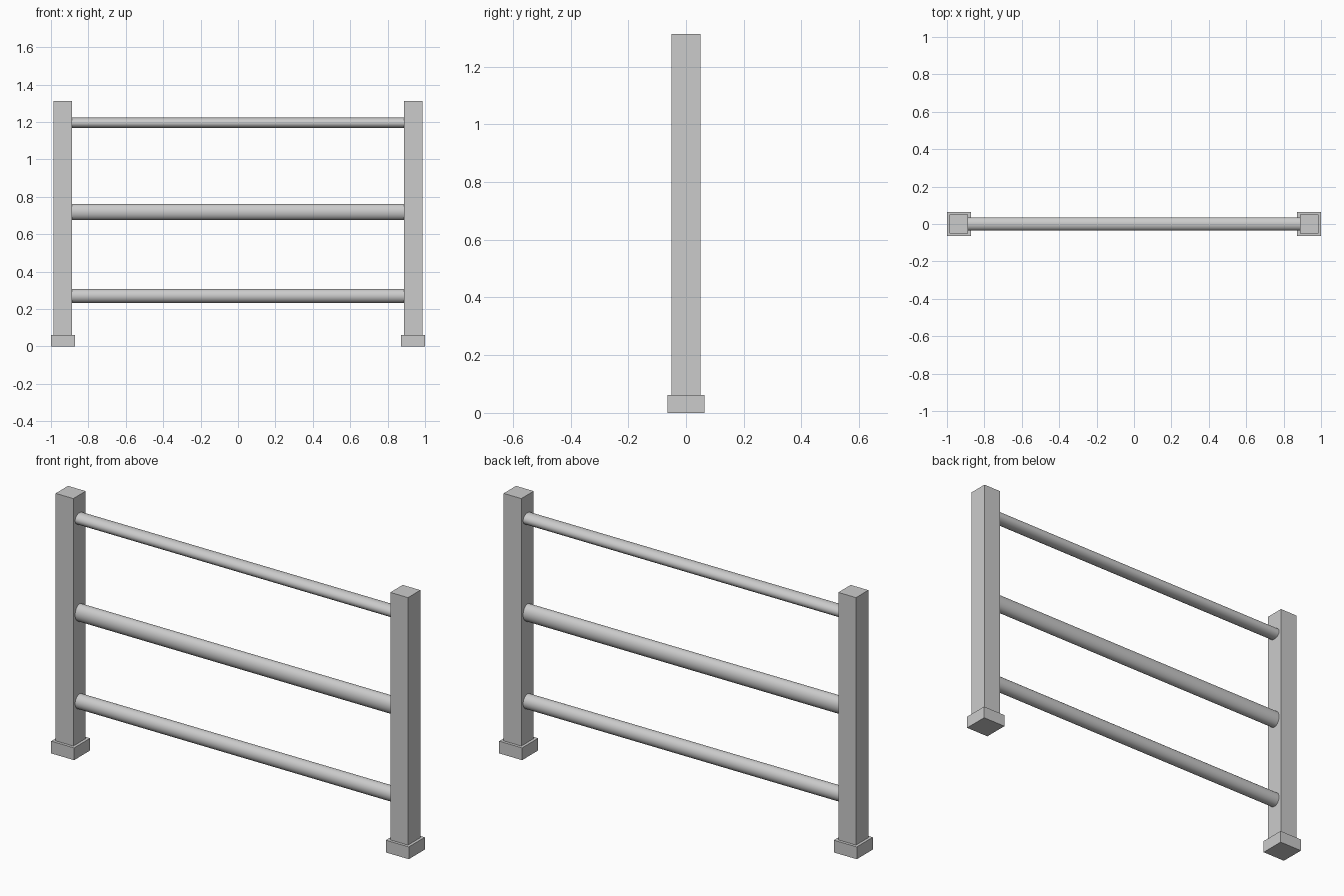
import bpy
import math

if "Cube" in bpy.data.objects:
    bpy.data.objects.remove(bpy.data.objects["Cube"])


def box(name, center, size):
    bpy.ops.mesh.primitive_cube_add(size=1, location=center)
    obj = bpy.context.object
    obj.name = name
    obj.scale = size
    bpy.ops.object.transform_apply(location=False, rotation=False, scale=True)
    return obj


def rail(name, z, half_height, half_depth=0.035, length=1.775):
    # Oval bar running along x between the posts
    bpy.ops.mesh.primitive_cylinder_add(vertices=32, radius=1, depth=length,
                                        location=(0, 0, z), rotation=(0, math.pi / 2, 0))
    obj = bpy.context.object
    obj.name = name
    obj.scale = (half_height, half_depth, 1)
    bpy.ops.object.transform_apply(location=False, rotation=True, scale=True)
    bpy.ops.object.shade_smooth_by_angle(angle=math.radians(35))
    return obj


TOP, FOOT = 1.313, 0.062

# Square posts standing on wider feet
for side, x in (("left", -0.936), ("right", 0.936)):
    box(side + "_foot", (x, 0, FOOT / 2), (0.128, 0.128, FOOT))
    box(side + "_post", (x, 0, (TOP + FOOT) / 2), (0.099, 0.099, TOP - FOOT))

# Three oval rails of equal depth but different heights
for name, z, half_height in (("lower_rail", 0.27, 0.037),
                             ("middle_rail", 0.719, 0.043),
                             ("top_rail", 1.195, 0.028)):
    rail(name, z, half_height)
